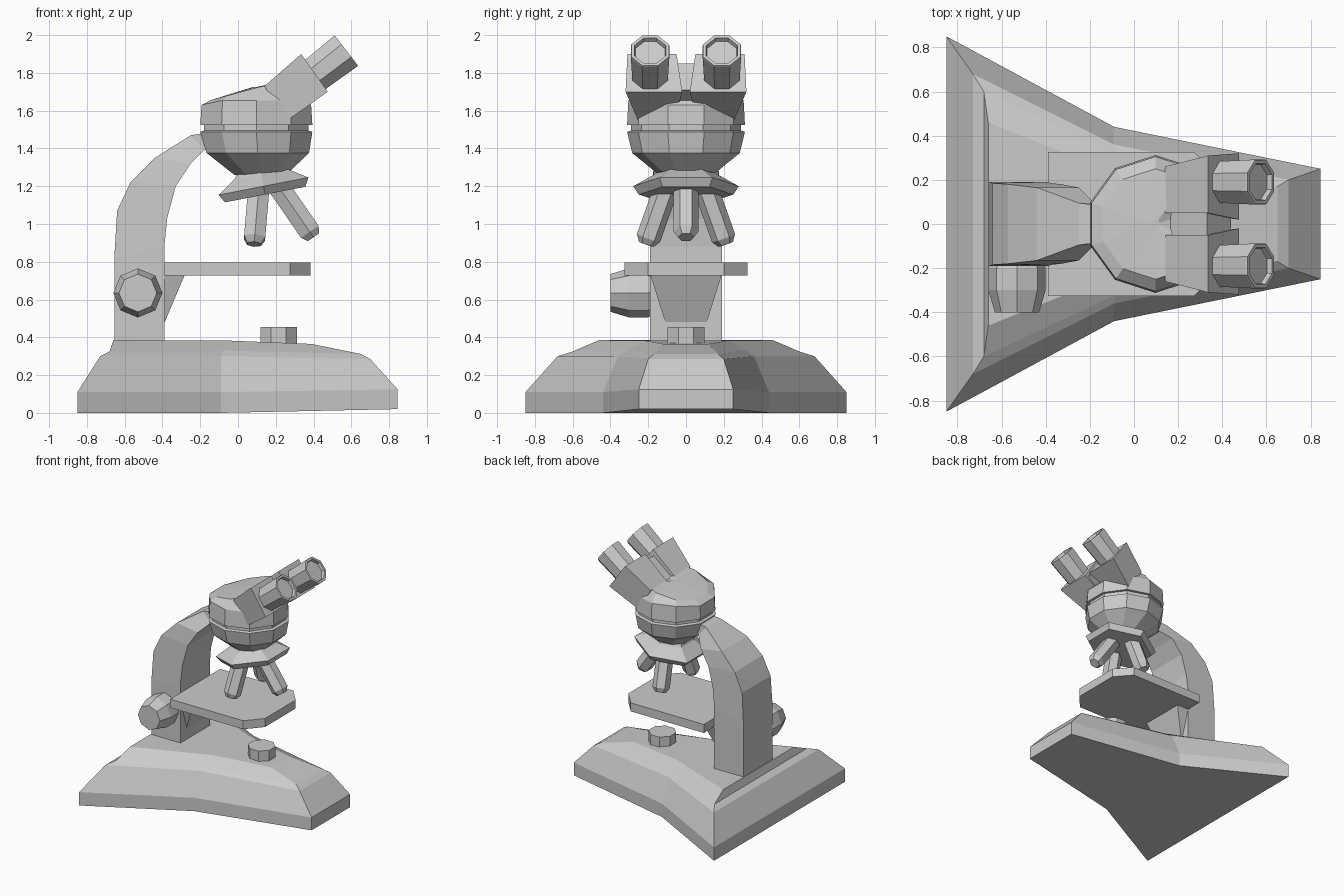
import bpy, bmesh, math
from mathutils import Vector

if "Cube" in bpy.data.objects:
    bpy.data.objects.remove(bpy.data.objects["Cube"])


def loft(name, rings):
    """Bridge equal-length rings of points and cap both ends."""
    bm = bmesh.new()
    vs = [[bm.verts.new(p) for p in r] for r in rings]
    n = len(vs[0])
    for a, b in zip(vs, vs[1:]):
        for i in range(n):
            j = (i + 1) % n
            bm.faces.new((a[i], a[j], b[j], b[i]))
    bm.faces.new(vs[0][::-1])
    bm.faces.new(vs[-1])
    bmesh.ops.recalc_face_normals(bm, faces=bm.faces[:])
    me = bpy.data.meshes.new(name)
    bm.to_mesh(me)
    bm.free()
    ob = bpy.data.objects.new(name, me)
    bpy.context.collection.objects.link(ob)
    return ob


def ring(c, axis, r, n, phase=0.0):
    """Regular polygon around an axis; first corner towards y where possible."""
    axis = Vector(axis).normalized()
    ref = Vector((0, 1, 0)) if abs(axis.y) < 0.9 else Vector((1, 0, 0))
    u = (ref - axis * ref.dot(axis)).normalized()
    w = axis.cross(u)
    c = Vector(c)
    return [c + r * (u * math.cos(phase + math.tau * i / n) + w * math.sin(phase + math.tau * i / n))
            for i in range(n)]


def turned(name, start, axis, steps, n, phase=0.0):
    """Low-poly turned part: steps are (distance along axis, radius)."""
    a = Vector(axis).normalized()
    return loft(name, [ring(Vector(start) + a * d, a, r, n, phase) for d, r in steps])


def symmetric(half):
    """Close a half outline by mirroring it across y = 0."""
    return half + [(x, -y, z) for x, y, z in reversed(half)]


UP = (0, 0, 1)
EIGHTH = math.pi / 8

# Foot: flared base stepping inward to the top
loft("base", [symmetric(h) for h in (
    [(-.85, .85, 0), (-.09, .44, 0), (.845, .25, .02)],
    [(-.85, .85, .11), (-.09, .44, .11), (.845, .25, .125)],
    [(-.73, .68, .30), (-.09, .36, .30), (.70, .20, .285)],
    [(-.68, .60, .325), (-.08, .32, .33), (.65, .17, .312)],
    [(-.66, .46, .385), (-.06, .22, .383), (.39, .12, .365)])])

# Light on the base
turned("lamp", (.215, 0, .34), UP, [(0, .105), (.115, .105)], 8, EIGHTH)

# Curved arm: (outer x, outer z, inner x, inner z, half width)
arm = [(-.655, .33, -.39, .33, .19), (-.655, .82, -.39, .88, .19),
       (-.64, 1.07, -.375, 1.03, .185), (-.57, 1.22, -.33, 1.20, .18),
       (-.44, 1.35, -.25, 1.32, .165), (-.25, 1.47, -.18, 1.39, .095),
       (-.12, 1.49, -.10, 1.41, .08)]
loft("arm", [[(a, w, b), (a, -w, b), (c, -w, d), (c, w, d)] for a, b, c, d, w in arm])

# Focus knob on the front side
turned("focus_knob", (-.53, -.17, .635), (0, -1, 0),
       [(0, .115), (.03, .13), (.13, .13), (.23, .10)], 8)

# Stage with cut corners, and its bracket
loft("stage", [symmetric([(-.39, .325, z), (.275, .325, z), (.385, .20, z)])
               for z in (.727, .797)])
loft("stage_bracket", [symmetric([(-.40, w, z), (x, w, z)])
                       for x, w, z in ((-.388, .11, .48), (-.28, .19, .735))])

# Nosepiece: tilted hexagonal double cone
tilt = Vector((-.19, 0, .98)).normalized()
turned("nosepiece", (.135, 0, 1.20), tilt,
       [(-.045, .25), (0, .28), (.065, .165), (.085, .15)], 6)

# Three objectives
for i, (top, tip) in enumerate((((.22, 0, 1.19), (.40, 0, .93)),
                                ((.11, .105, 1.19), (.085, .21, .893)),
                                ((.11, -.105, 1.19), (.085, -.21, .893)))):
    d = Vector(tip) - Vector(top)
    turned(f"objective_{i + 1}", top, d,
           [(0, .065), (d.length - .035, .065), (d.length, .042)], 6)

# Lower head: ten-sided bowl and collar
hx = .097
loft("head_bowl", [
    ring((.13, 0, 1.27), (-.08, 0, 1), .155, 10),
    ring((.105, 0, 1.376), UP, .285, 10),
    ring((hx, 0, 1.488), UP, .312, 10),
    ring((hx, 0, 1.495), UP, .29, 10),
    ring((hx, 0, 1.53), UP, .29, 10)])

# Upper head with a top that rises towards the eyepieces
wall = ring((hx, 0, 1.62), UP, .305, 10)
for p in wall:
    p.z += .035 if -.1 < p.x < .3 else .01
crown = ring((hx, 0, 0), UP, .25, 10)
for p in crown:
    p.z = 1.66 + .27 * (p.x + .13) - max(0, p.x - .24)
peak = ring((hx, 0, 1.725), UP, .02, 10)
loft("head_top", [ring((hx, 0, 1.525), UP, .312, 10), wall, crown, peak])

# Web between the eyepiece blocks
loft("eyepiece_web", [[(.12, y, 1.68), (.33, y, 1.85), (.44, y, 1.71), (.25, y, 1.56)]
                      for y in (-.05, .05)])

# Eyepiece blocks and hollow-ended tubes, mirrored
d = Vector((.79, 0, .61)).normalized()
for s, side in ((1, "left"), (-1, "right")):
    loft(f"eyepiece_block_{side}", [
        [(.14, s * .05, 1.73), (.14, s * .26, 1.73), (.25, s * .25, 1.54), (.25, s * .05, 1.58)],
        [(.335, s * .05, 1.90), (.335, s * .31, 1.90), (.475, s * .32, 1.70), (.475, s * .02, 1.70)]])
    end = Vector((.574, s * .19, 1.918))
    turned(f"eyepiece_{side}", end, d,
           [(-.25, .10), (-.01, .11), (0, .108), (0, .09), (-.025, .085)], 8, EIGHTH)
